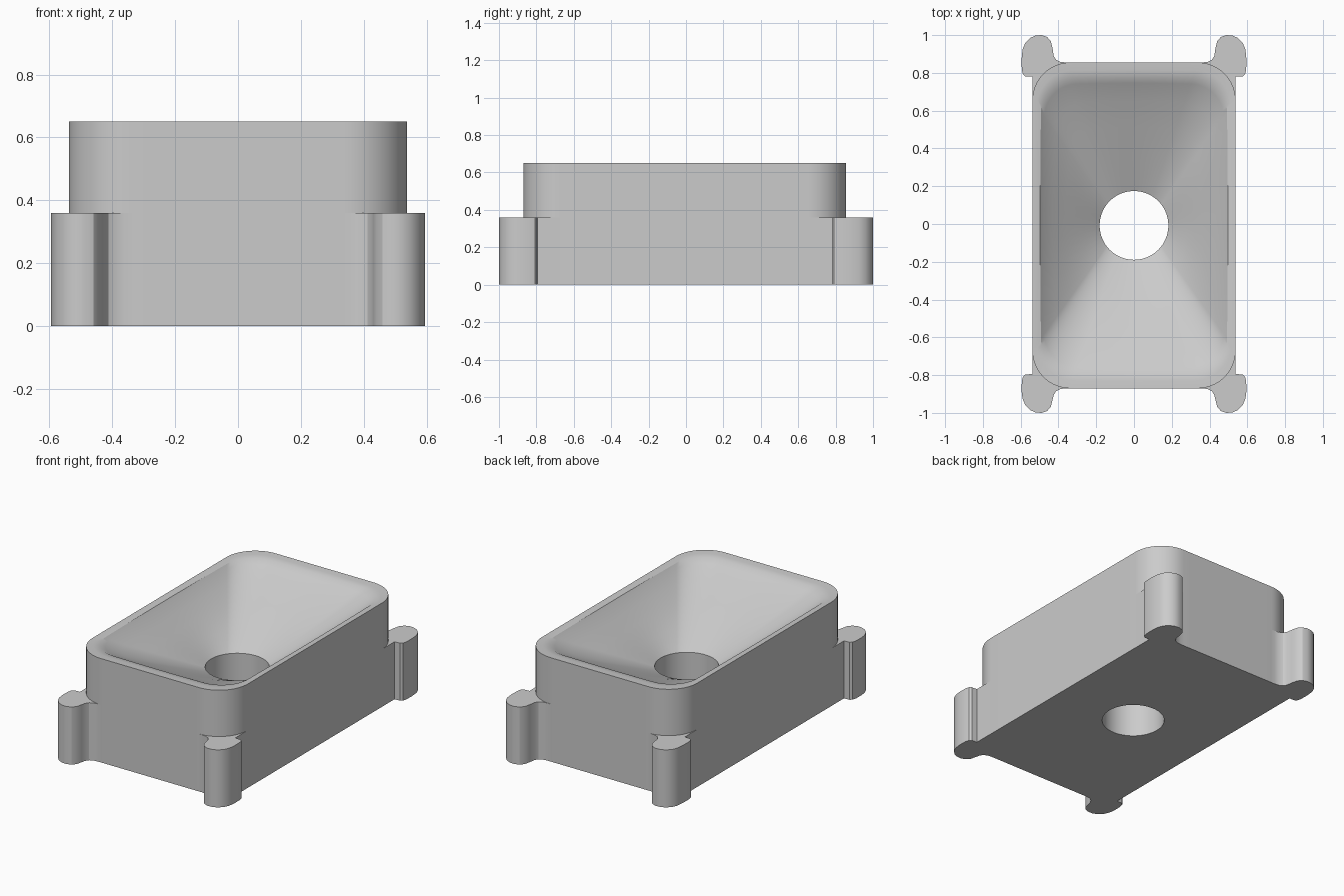
import bpy, bmesh
from math import pi, sin, cos, atan2

cube = bpy.data.objects.get("Cube")
if cube:
    bpy.data.objects.remove(cube)

HALF_X, HALF_Y, MID_Y = 0.538, 0.8625, -0.0075   # body footprint
CORNER, HOLE = 0.2, 0.182                        # corner and hole radii
TOP, LEDGE = 0.65, 0.36                          # body and leg heights
ARC, SIDE = 16, 14                               # segments per corner / side

grey = bpy.data.materials.new("plain grey")
grey.use_nodes = True
grey.diffuse_color = (0.6, 0.6, 0.6, 1)
grey.node_tree.nodes["Principled BSDF"].inputs["Base Color"].default_value = (0.6, 0.6, 0.6, 1)


def finish(bm, name):
    bmesh.ops.recalc_face_normals(bm, faces=bm.faces)
    mesh = bpy.data.meshes.new(name)
    bm.to_mesh(mesh)
    bm.free()
    mesh.materials.append(grey)
    obj = bpy.data.objects.new(name, mesh)
    bpy.context.collection.objects.link(obj)
    bpy.ops.object.select_all(action='DESELECT')
    obj.select_set(True)
    bpy.context.view_layer.objects.active = obj
    bpy.ops.object.shade_smooth_by_angle(angle=pi / 6)


def corner_arc(start):
    """Points of one rounded body corner, counter-clockwise from angle start."""
    mid = start + pi / 4
    cx = (HALF_X - CORNER) * (1 if cos(mid) > 0 else -1)
    cy = (HALF_Y - CORNER) * (1 if sin(mid) > 0 else -1)
    angles = [start + pi / 2 * i / ARC for i in range(ARC + 1)]
    return [(cx + CORNER * cos(a), cy + CORNER * sin(a)) for a in angles]


# Body: one closed skin running up the wall, down the funnel and through the hole
outline = []
for q in range(4):
    arc, following = corner_arc(q * pi / 2), corner_arc((q + 1) * pi / 2)
    (ax, ay), (bx, by) = arc[-1], following[0]
    outline += arc
    outline += [(ax + (bx - ax) * i / SIDE, ay + (by - ay) * i / SIDE) for i in range(1, SIDE)]

circle = []
for x, y in outline:
    a = atan2(y / HALF_Y, x / HALF_X)
    circle.append((HOLE * cos(a), HOLE * sin(a)))

# Funnel profile: share of the way from rim to hole, and height
profile = [(0, 0), (0, TOP), (0.06, 0.648), (0.115, 0.643), (0.16, 0.624), (0.3, 0.575),
           (0.5, 0.513), (0.75, 0.437), (1, LEDGE), (1, 0)]
bm = bmesh.new()
rings = []
for t, z in profile:
    rings.append([bm.verts.new((ox + (cx - ox) * t, oy + (cy - oy) * t + MID_Y, z))
                  for (ox, oy), (cx, cy) in zip(outline, circle)])
count = len(outline)
for k, ring in enumerate(rings):
    nxt = rings[(k + 1) % len(rings)]
    for i in range(count):
        j = (i + 1) % count
        bm.faces.new((ring[i], ring[j], nxt[j], nxt[i]))
finish(bm, "funnel_body")

# Legs: lobed prisms wrapped around the body corners
lobe = [(HALF_X, 0.787), (0.575, 0.789), (0.588, 0.8), (0.594, 0.825), (0.595, 0.88),
        (0.59, 0.925), (0.575, 0.96), (0.55, 0.985), (0.52, 0.998), (0.49, 1.0),
        (0.46, 0.99), (0.44, 0.967), (0.431, 0.93), (0.425, 0.897),
        (0.412, 0.877), (0.39, 0.866), (0.36, HALF_Y)]
for sx, side in ((1, "left"), (-1, "right")):
    for sy, end in ((-1, "front"), (1, "back")):
        points = [(sx * x, sy * y + (MID_Y if y < 0.9 else 0)) for x, y in lobe]
        points += [(sx * x, sy * y + MID_Y) for x, y in reversed(corner_arc(0))]
        bm = bmesh.new()
        base = bm.faces.new([bm.verts.new((x, y, 0)) for x, y in points])
        raised = bmesh.ops.extrude_face_region(bm, geom=[base], use_keep_orig=True)["geom"]
        for v in raised:
            if isinstance(v, bmesh.types.BMVert):
                v.co.z = LEDGE
        finish(bm, f"{end}_{side}_leg")
